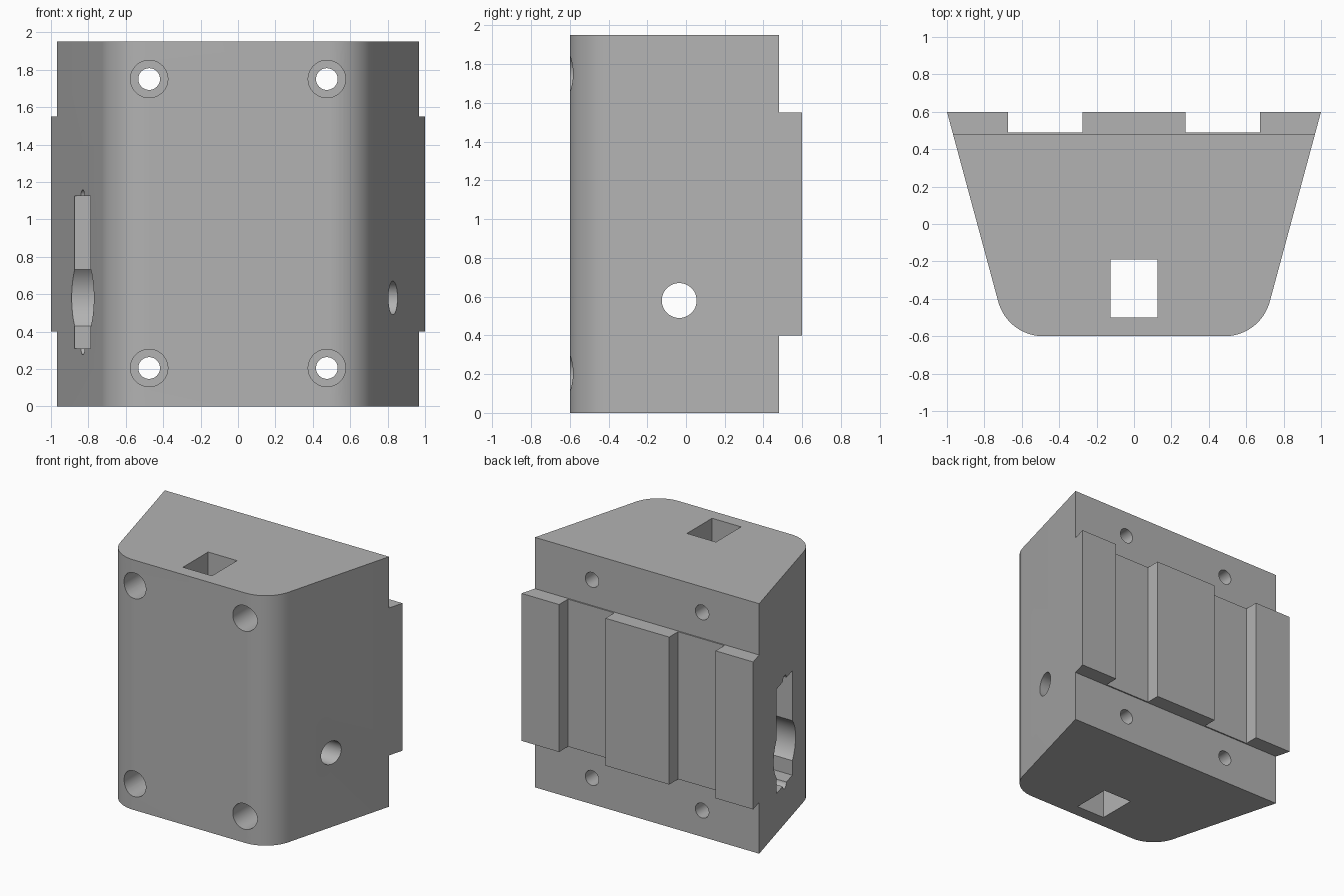
import bpy, bmesh, math
from mathutils import Matrix

cube = bpy.data.objects.get("Cube")
if cube:
    bpy.data.objects.remove(cube, do_unlink=True)

grey = bpy.data.materials.new("plain_grey")
grey.use_nodes = True
colour = (0.45, 0.45, 0.45, 1)
grey.diffuse_color = colour
grey.node_tree.nodes["Principled BSDF"].inputs["Base Color"].default_value = colour

HEIGHT, FRONT, BACK, RADIUS = 1.95, -0.6, 0.6, 0.25
SLOPE = 0.27


def add_object(name, bm):
    bmesh.ops.recalc_face_normals(bm, faces=bm.faces)
    mesh = bpy.data.meshes.new(name)
    bm.to_mesh(mesh)
    bm.free()
    mesh.materials.append(grey)
    obj = bpy.data.objects.new(name, mesh)
    bpy.context.collection.objects.link(obj)
    return obj


# Tapered body with rounded front corners
side_x = 1 - SLOPE * (BACK - FRONT)
turn = math.pi / 2 - math.atan(SLOPE)
centre_x = side_x - RADIUS * math.tan(turn / 2)
half = [(1.0, BACK)]
for i in range(17):
    a = turn * (1 - i / 16)
    half.append((centre_x + RADIUS * math.sin(a), FRONT + RADIUS * (1 - math.cos(a))))
outline = half + [(-x, y) for x, y in reversed(half)]
bm = bmesh.new()
base = bm.faces.new([bm.verts.new((x, y, 0)) for x, y in outline])
top = bmesh.ops.extrude_face_region(bm, geom=[base])["geom"]
bmesh.ops.translate(bm, vec=(0, 0, HEIGHT),
                    verts=[v for v in top if isinstance(v, bmesh.types.BMVert)])
body = add_object("mounting_block", bm)


def cut(name, bm):
    cutter = add_object(name, bm)
    cutter.hide_render = True
    mod = body.modifiers.new(name, "BOOLEAN")
    mod.operation, mod.solver, mod.object = "DIFFERENCE", "EXACT", cutter
    bpy.context.view_layer.objects.active = body
    bpy.ops.object.modifier_apply(modifier=name)
    bpy.data.objects.remove(cutter, do_unlink=True)


def cut_box(name, x, y, z):
    bm = bmesh.new()
    bmesh.ops.create_cube(bm, size=1)
    for v in bm.verts:
        v.co = [r[0] if c < 0 else r[1] for c, r in zip(v.co, (x, y, z))]
    cut(name, bm)


def cut_round(name, axis, start, end, a, z, radius):
    """Round hole along x or y; a is the other horizontal coordinate."""
    bm = bmesh.new()
    mid = (start + end) / 2
    place = (mid, a, z) if axis == "Y" else (a, mid, z)
    bmesh.ops.create_cone(bm, cap_ends=True, segments=48, radius1=radius, radius2=radius,
                          depth=end - start,
                          matrix=Matrix.Translation(place) @ Matrix.Rotation(math.pi / 2, 4, "XY"[axis == "Y"]))
    cut(name, bm)


# Stepped back and two upright channels
cut_box("upper_step", (-2, 2), (0.48, 1), (1.55, 3))
cut_box("lower_step", (-2, 2), (0.48, 1), (-1, 0.4))
for s in (-1, 1):
    cut_box("back_channel", sorted((s * 0.275, s * 0.675)), (0.49, 1), (0.2, 1.8))

# Square shaft from top to bottom
cut_box("square_shaft", (-0.125, 0.125), (-0.5, -0.19), (-1, 3))

# Four counterbored screw holes
for x in (-0.475, 0.475):
    for z in (0.205, 1.75):
        cut_round("screw_hole", "X", -1, 1, x, z, 0.058)
        cut_round("screw_head_bore", "X", -1, 0.2, x, z, 0.1)

# Side pocket with round bulge, end notches and cross bore
cut_box("side_pocket", (-2, -0.4), (-0.185, 0.13), (0.31, 1.125))
cut_round("pocket_bulge", "Y", -2, -0.4, -0.03, 0.58, 0.22)
for z in (0.315, 1.12):
    cut_round("pocket_notch", "Y", -2, -0.5, -0.03, z, 0.038)
cut_round("cross_bore", "Y", -2, 2, -0.035, 0.58, 0.09)

# Smooth curves, sharp edges
bpy.ops.object.select_all(action="DESELECT")
body.select_set(True)
bpy.context.view_layer.objects.active = body
bpy.ops.object.shade_smooth_by_angle(angle=math.radians(25))
